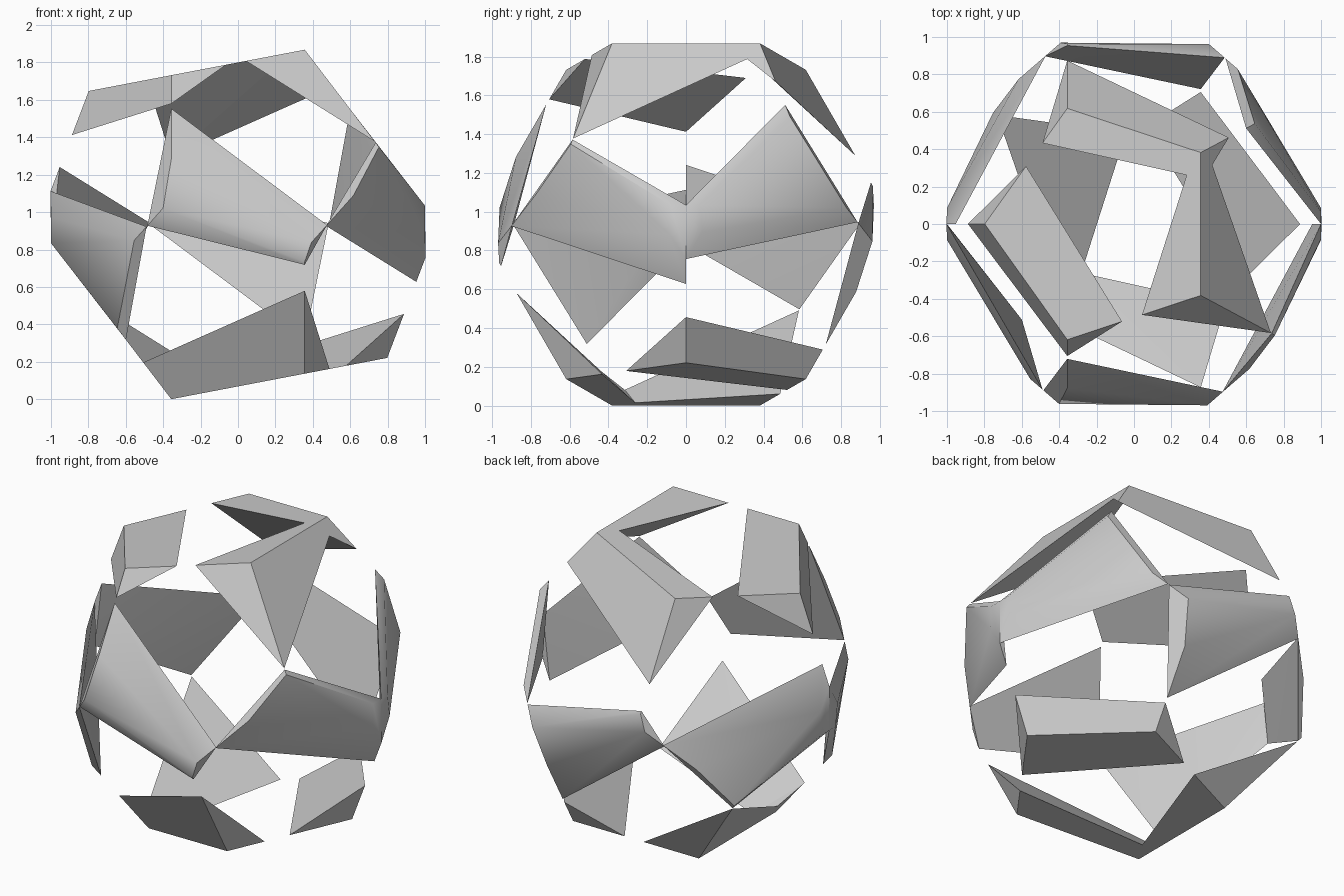
import bpy, bmesh, math
from mathutils import Vector, Matrix

if "Cube" in bpy.data.objects:
    bpy.data.objects.remove(bpy.data.objects["Cube"], do_unlink=True)

grey = bpy.data.materials.new("plain grey")
grey.use_nodes = True
grey.diffuse_color = (0.6, 0.6, 0.6, 1)
grey.node_tree.nodes["Principled BSDF"].inputs["Base Color"].default_value = (0.6, 0.6, 0.6, 1)

# Corners of a dodecahedron, tilted so that corner x lies on the x axis
S = (math.sqrt(5) - 1) / 2
Q = S * S
tilt = Matrix.Rotation(math.atan(Q), 3, 'Y')
half = {"x": (1, 0, Q), "a1": (S, S, S), "a2": (S, -S, S), "a3": (1, 0, -Q),
        "b1": (0, Q, 1), "b2": (Q, 1, 0), "b3": (0, -Q, 1), "b4": (Q, -1, 0),
        "b5": (S, S, -S), "b6": (S, -S, -S)}
V = {}
for name, co in half.items():
    V[name] = tilt @ Vector(co)
    V["-" + name] = -V[name]
LIFT = Vector((0, 0, math.cos(math.atan(Q))))


def toward(u, v, f, w=None, g=0):
    """Point a fraction f from corner u to v, and optionally g toward w."""
    p = V[u].lerp(V[v], f)
    return p + (V[w] - V[u]) * g if w else p


def bent_block(u, v, u1, u2, v1, v2):
    """Wedge along one edge, with a cap at each end and a flat inner side."""
    pu1, pu2 = toward(u, *u1), toward(u, *u2)
    pv1, pv2 = toward(v, *v1), toward(v, *v2)
    U, W = V[u], V[v]
    return [(U, W, pv1, pu1), (U, W, pv2, pu2), (U, pu1, pu2), (W, pv1, pv2),
            (pu1, pv1, pv2, pu2)]


def corner_block(u, m, v, third, u1, u2, v1, v2, inner, outer):
    """Wedges along two edges that meet in a mitre at corner m."""
    pu1, pu2 = toward(u, *u1), toward(u, *u2)
    pv1, pv2 = toward(v, *v1), toward(v, *v2)
    tip = toward(m, *third)
    mitre_in = toward(m, u, inner[0], v, inner[1])
    mitre_out = toward(m, u, outer[0], third[0], outer[1])
    U, M, W = V[u], V[m], V[v]
    return [(U, M, mitre_in, pu1), (M, W, pv1, mitre_in),
            (U, M, mitre_out, pu2), (M, tip, mitre_out),
            (M, W, pv2, tip), (U, pu1, pu2), (W, pv1, pv2),
            (pu1, mitre_in, mitre_out, pu2), (mitre_in, pv1, pv2),
            (mitre_in, pv2, tip), (mitre_in, tip, mitre_out)]


def blunt_end(u, n1, hole1, blunt1, n2, hole2, blunt2):
    """Four points of an end cap whose corner u is cut away."""
    return [toward(u, n1, hole1), toward(u, n1, blunt1),
            toward(u, n2, hole2), toward(u, n2, blunt2)]


def finish(bm, name, smooth):
    bmesh.ops.recalc_face_normals(bm, faces=bm.faces[:])
    bmesh.ops.translate(bm, verts=bm.verts[:], vec=LIFT)
    mesh = bpy.data.meshes.new(name)
    bm.to_mesh(mesh)
    bm.free()
    mesh.materials.append(grey)
    ob = bpy.data.objects.new(name, mesh)
    bpy.context.collection.objects.link(ob)
    if smooth:
        bpy.ops.object.select_all(action='DESELECT')
        ob.select_set(True)
        bpy.context.view_layer.objects.active = ob
        bpy.ops.object.shade_smooth_by_angle(angle=math.radians(40))


def build_flat(name, polygons, sign):
    bm = bmesh.new()
    for poly in polygons:
        bm.faces.new([bm.verts.new(p * sign) for p in poly])
    bmesh.ops.remove_doubles(bm, verts=bm.verts[:], dist=0.0005)
    finish(bm, name, False)


def build_hull(name, points, sign):
    bm = bmesh.new()
    for p in points:
        bm.verts.new(p * sign)
    hull = bmesh.ops.convex_hull(bm, input=bm.verts[:])
    loose = set(hull["geom_interior"]) | set(hull["geom_unused"])
    bmesh.ops.delete(bm, geom=[v for v in loose if isinstance(v, bmesh.types.BMVert)],
                     context='VERTS')
    finish(bm, name, True)


# Sharp wedges
flat_parts = {
    "sharp_corner_block": corner_block(
        "b3", "b1", "-b6", ("a1", .34), ("-b5", .44), ("a2", .85),
        ("-a3", .3), ("-b4", .67), (.19, .105), (.13, .14)),
    "sharp_edge_block": bent_block(
        "-b5", "-a3", ("b3", .41), ("-b2", .23), ("-b6", .5), ("-x", .33)),
}

# Smooth wedges; the first two meet at a blunt plate on the x axis
plate = [Vector((1, 0, .1)), toward("x", "a3", .25)]
hull_parts = {
    "smooth_left_block": plate + blunt_end("a1", "b1", .45, .345, "b2", .7, .55)
    + [Vector((1, .065, .1)), Vector((1, .085, -.04))],
    "smooth_right_block": plate + blunt_end("a2", "b3", .14, .1, "b4", .74, .41)
    + [Vector((1, -.08, .1)), Vector((1, -.085, -.05)), toward("x", "a3", .43)],
    "smooth_front_block": blunt_end("-b2", "-b5", .73, .32, "-a1", .29, .1)
    + blunt_end("b4", "a2", .27, .08, "b6", .12, .095),
}

# Each part is repeated on the opposite side of the shell
for prefix, sign in (("", 1), ("opposite_", -1)):
    for name, polygons in flat_parts.items():
        build_flat(prefix + name, polygons, sign)
    for name, points in hull_parts.items():
        build_hull(prefix + name, points, sign)
